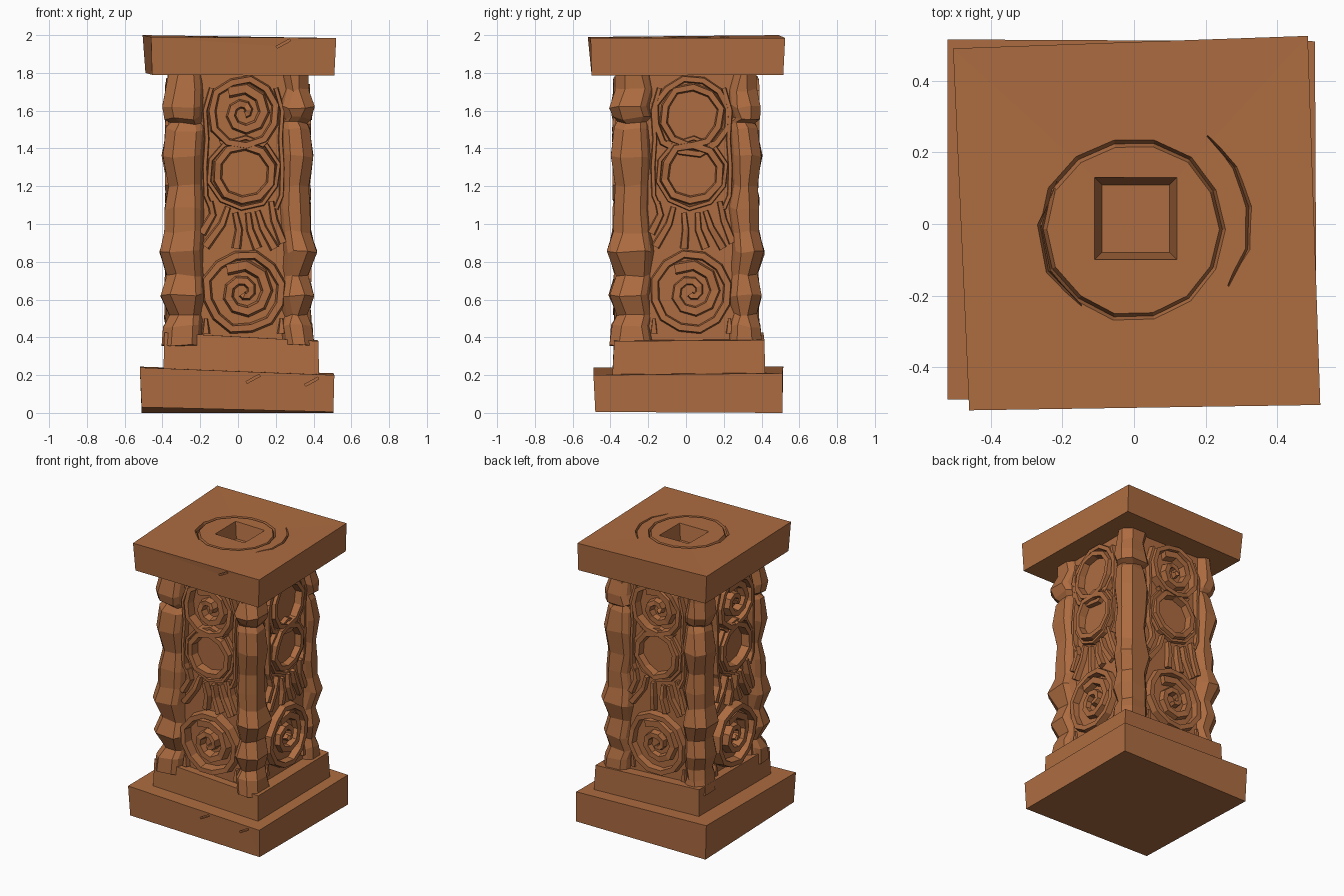
import bpy, bmesh, math, random
from mathutils import Matrix, Vector

if "Cube" in bpy.data.objects:
    bpy.data.objects.remove(bpy.data.objects["Cube"])

random.seed(4)
mat = bpy.data.materials.new("carved orange brown wood")
mat.diffuse_color = (0.42, 0.15, 0.052, 1)
mat.use_nodes = True
mat.node_tree.nodes["Principled BSDF"].inputs["Base Color"].default_value = mat.diffuse_color


def finish(bm, name):
    bmesh.ops.recalc_face_normals(bm, faces=bm.faces)
    me = bpy.data.meshes.new(name)
    bm.to_mesh(me)
    bm.free()
    ob = bpy.data.objects.new(name, me)
    bpy.context.collection.objects.link(ob)
    me.materials.append(mat)
    return ob


def loft(bm, rings, loop=False):
    """Join equal rings of points with quads."""
    vs = [[bm.verts.new(p) for p in r] for r in rings]
    n = len(vs[0])
    for i in range(len(vs) if loop else len(vs) - 1):
        a, b = vs[i], vs[(i + 1) % len(vs)]
        for j in range(n):
            bm.faces.new((a[j], a[(j + 1) % n], b[(j + 1) % n], b[j]))
    if not loop:
        bm.faces.new(vs[0])
        bm.faces.new(vs[-1])


def slab(name, low, high):
    bm = bmesh.new()
    loft(bm, [low, high])
    return finish(bm, name)


def cut(ob, bm):
    cutter = finish(bm, "cutter")
    cutter.hide_render = True
    m = ob.modifiers.new("cut", 'BOOLEAN')
    m.operation, m.solver, m.object = 'DIFFERENCE', 'EXACT', cutter
    bpy.context.view_layer.objects.active = ob
    bpy.ops.object.modifier_apply(modifier=m.name)
    bpy.data.objects.remove(cutter)


# slightly crooked slabs
base = slab("base_slab",
            [(-.51, -.48, .03), (.505, -.48, .005), (.505, .51, 0), (-.51, .51, 0)],
            [(-.52, -.49, .24), (.51, -.49, .2), (.505, .51, .21), (-.52, .515, .245)])
slab("base_step",
     [(-.395, -.39, .2), (.43, -.39, .19), (.43, .42, .19), (-.395, .42, .2)],
     [(-.39, -.38, .425), (.425, -.38, .38), (.42, .415, .385), (-.39, .41, .425)])
cap = slab("top_slab",
           [(-.455, -.5, 1.79), (.51, -.5, 1.785), (.485, .515, 1.79), (-.49, .48, 1.8)],
           [(-.46, -.52, 1.99), (.52, -.505, 1.985), (.485, .525, 1.985), (-.505, .49, 2.0)])

# square socket, shallow carved ring and nicks
bm = bmesh.new()
loft(bm, [[(x * s + .005, y * s + .015, z) for x, y in
           ((-.115, -.115), (.115, -.115), (.115, .115), (-.115, .115))]
          for s, z in ((.82, 1.88), (1, 1.99), (1, 2.05))])
cut(cap, bm)
for cx, cy, r0, w, n, a0, a1 in ((0, -.015, .25, .022, 14, 0, 6.28), (.01, 0, .31, .016, 5, -.6, .9),
                                 (-.03, -.02, .235, .013, 4, 2.5, 4.2)):
    full = a1 > 6
    rings = []
    for i in range(n):
        a = a0 + (a1 - a0) * i / (n if full else n - 1)
        d = Vector((math.cos(a), math.sin(a), 0))
        ww = w if full else w * (.3 + math.sin(math.pi * i / (n - 1)))
        c = Vector((cx, cy, 0)) + d * (r0 + random.uniform(-.006, .006))
        rings.append([c - d * ww + Vector((0, 0, 2.02)), c + d * ww + Vector((0, 0, 2.02)),
                      c + Vector((0, 0, 1.965))])
    bm = bmesh.new()
    loft(bm, rings, full)
    cut(cap, bm)
for ob, x, z in ((cap, .24, 1.955), (base, .08, .18), (base, .39, .165)):
    bm = bmesh.new()
    m = Matrix.Translation((x, -.5, z)) @ Matrix.Rotation(-.5, 4, 'Y') \
        @ Matrix.Diagonal((.08, .08, .012, 1))
    bmesh.ops.create_cube(bm, size=1, matrix=m)
    cut(ob, bm)

# inner core of the shaft
h = .335
sq = [(-h, -h), (h, -h), (h, h), (-h, h)]
slab("shaft_core", [(x + .01, y + .01, .38) for x, y in sq], [(x, y, 1.8) for x, y in sq])

# wavy corner posts: (height, outer reach)
wave = [(.36, .4), (.46, .39), (.52, .37), (.62, .405), (.73, .375), (.85, .415), (.96, .39),
        (1.08, .385), (1.2, .375), (1.36, .405), (1.5, .375), (1.535, .365), (1.56, .385),
        (1.62, .4), (1.71, .38), (1.8, .37)]
for k, name in enumerate(("front_right", "back_right", "back_left", "front_left")):
    rot = Matrix.Rotation(k * math.pi / 2, 3, 'Z')
    bm = bmesh.new()
    rings = []
    for z, r in wave:
        r += random.uniform(-.008, .008)
        e = random.uniform(-.015, .015)
        i, c = .25 + e, .05
        sec = [(i - .03, -.3), (i, -r + .025), (i + .03, -r), (r - c, -r), (r, -r + c), (r, -.23 + e),
               (r - .025, -.2 + e), (.3, -.17 + e), (.27, -.24)]
        rings.append([rot @ Vector((x, y, z + random.uniform(-.01, .01))) for x, y in sec])
    loft(bm, rings)
    finish(bm, name + "_post")


def relief(bm, path, loop=False, low=.32, high=.385):
    """Raised band along (u, v, width), with sloped sides; front-face coordinates."""
    rings, n = [], len(path)
    for i, (u, v, w) in enumerate(path):
        a = path[(i - 1) % n] if loop or i else path[0]
        b = path[(i + 1) % n] if loop or i < n - 1 else path[-1]
        t = Vector((b[0] - a[0], b[1] - a[1])).normalized()
        p, q = Vector((u, v)), Vector((-t.y, t.x)) * w / 2
        top = high + random.uniform(-.008, .006)
        rings.append([(s.x, -d, s.y) for s, d in ((p - q, low), (p - q * .6, top),
                                                  (p + q * .6, top), (p + q, low))])
    loft(bm, rings, loop)


def ring(bm, v, r, w, n=10, high=.385, stretch=1.0):
    path = []
    for i in range(n):
        a = math.tau * (i + .4) / n
        rr = r + random.uniform(-.007, .007)
        path.append((.03 + rr * math.cos(a), v + rr * stretch * math.sin(a), w))
    relief(bm, path, True, high=high)


def spiral(bm, v, r, turns, way=1):
    n = int(turns * 9)
    path = []
    for i in range(n + 1):
        f = i / n
        a = 2.2 - way * math.tau * turns * f
        rr = r * (1 - f) + .012
        path.append((.03 + rr * math.cos(a), v + rr * math.sin(a), .075 - .03 * f))
    relief(bm, path, high=.38)


fingers = [[(-.06, 1.09), (-.09, 1.0), (-.17, .88)], [(-.01, 1.06), (0, .97), (-.015, .87)],
           [(.06, 1.06), (.065, .97), (.1, .87)], [(.11, 1.07), (.13, .98), (.2, .87)],
           [(.18, 1.12), (.2, 1.02), (.24, .9)], [(-.15, 1.12), (-.14, 1.05), (-.19, .95)]]

# the same carving on four sides; the right side has a plain upper ring
for k, name in enumerate(("front", "right", "back", "left")):
    bm = bmesh.new()
    ring(bm, .64, .2, .055, 12)
    spiral(bm, .64, .14, 1.7, 1)
    ring(bm, 1.27, .15, .055)
    ring(bm, 1.27, .185, .03, high=.365)
    if k == 1:
        ring(bm, 1.57, .155, .05)
        ring(bm, 1.57, .2, .045, 12, .37)
    else:
        ring(bm, 1.59, .175, .05, 11)
        spiral(bm, 1.59, .125, 1.5, 1)
    for f in fingers:
        relief(bm, [(u + random.uniform(-.008, .008), v, w) for (u, v), w in zip(f, (.035, .045, .055))],
               high=.37)
    # border strips and small wedges between the medallions
    for s in (-1, 1):
        relief(bm, [(.03 + s * u, v, .03) for u, v in
                    ((.17, 1.72), (.205, 1.6), (.195, 1.45), (.205, 1.3), (.2, 1.15), (.17, 1.08))],
               high=.37)
        relief(bm, [(.03 + s * .13, 1.44, .01), (.03 + s * .1, 1.42, .04), (.03 + s * .06, 1.43, .015)],
               high=.37)
        relief(bm, [(.03 + s * .2, .42, .05), (.03 + s * .2, .5, .02)], high=.36)
    bmesh.ops.rotate(bm, verts=bm.verts, cent=(0, 0, 0), matrix=Matrix.Rotation(k * math.pi / 2, 3, 'Z'))
    finish(bm, name + "_carving")
